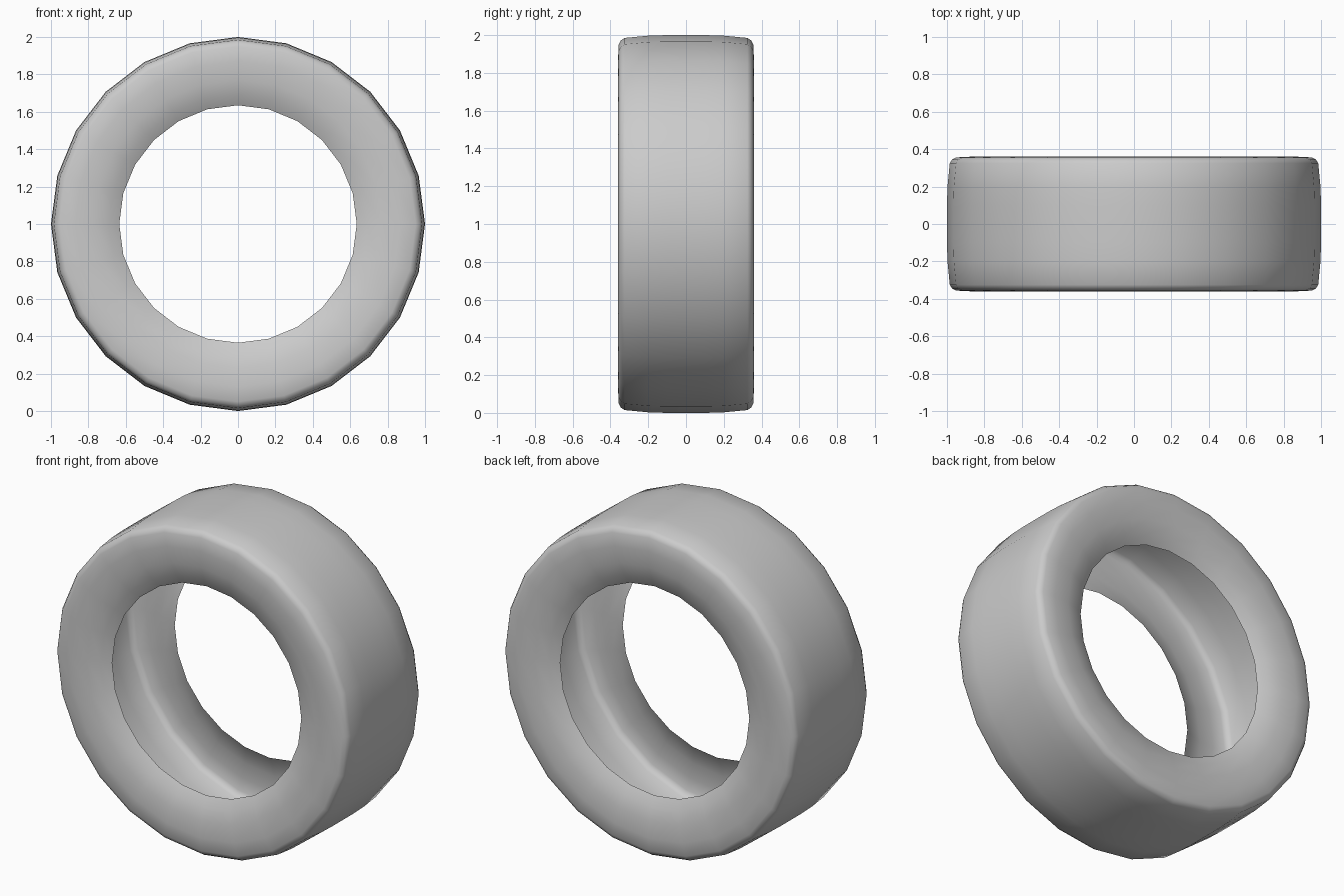
import bpy, bmesh, math

if "Cube" in bpy.data.objects:
    bpy.data.objects.remove(bpy.data.objects["Cube"])

SIDES = 24
# Half of the tyre section (radius, width), from tread centre to bead
half = [(1.0, 0.10), (0.997, 0.20), (0.985, 0.325), (0.972, 0.345), (0.95, 0.356),
        (0.87, 0.36), (0.77, 0.353), (0.69, 0.33), (0.635, 0.30)]
profile = [(r, -y) for r, y in reversed(half)] + half

# Hollow tyre shell, spun around the y axis
bm = bmesh.new()
rings = []
for i in range(SIDES):
    a = 2 * math.pi * i / SIDES
    rings.append([bm.verts.new((r * math.sin(a), y, 1 + r * math.cos(a))) for r, y in profile])
for i in range(SIDES):
    p, q = rings[i], rings[(i + 1) % SIDES]
    for j in range(len(profile) - 1):
        bm.faces.new((p[j], p[j + 1], q[j + 1], q[j])).smooth = True

# Make the tread face outwards
bm.normal_update()
f = max(bm.faces, key=lambda k: k.calc_center_median().z)
if f.normal.z < 0:
    bmesh.ops.reverse_faces(bm, faces=bm.faces[:])

mesh = bpy.data.meshes.new("tyre")
bm.to_mesh(mesh)
bm.free()
bpy.context.collection.objects.link(bpy.data.objects.new("tyre", mesh))
